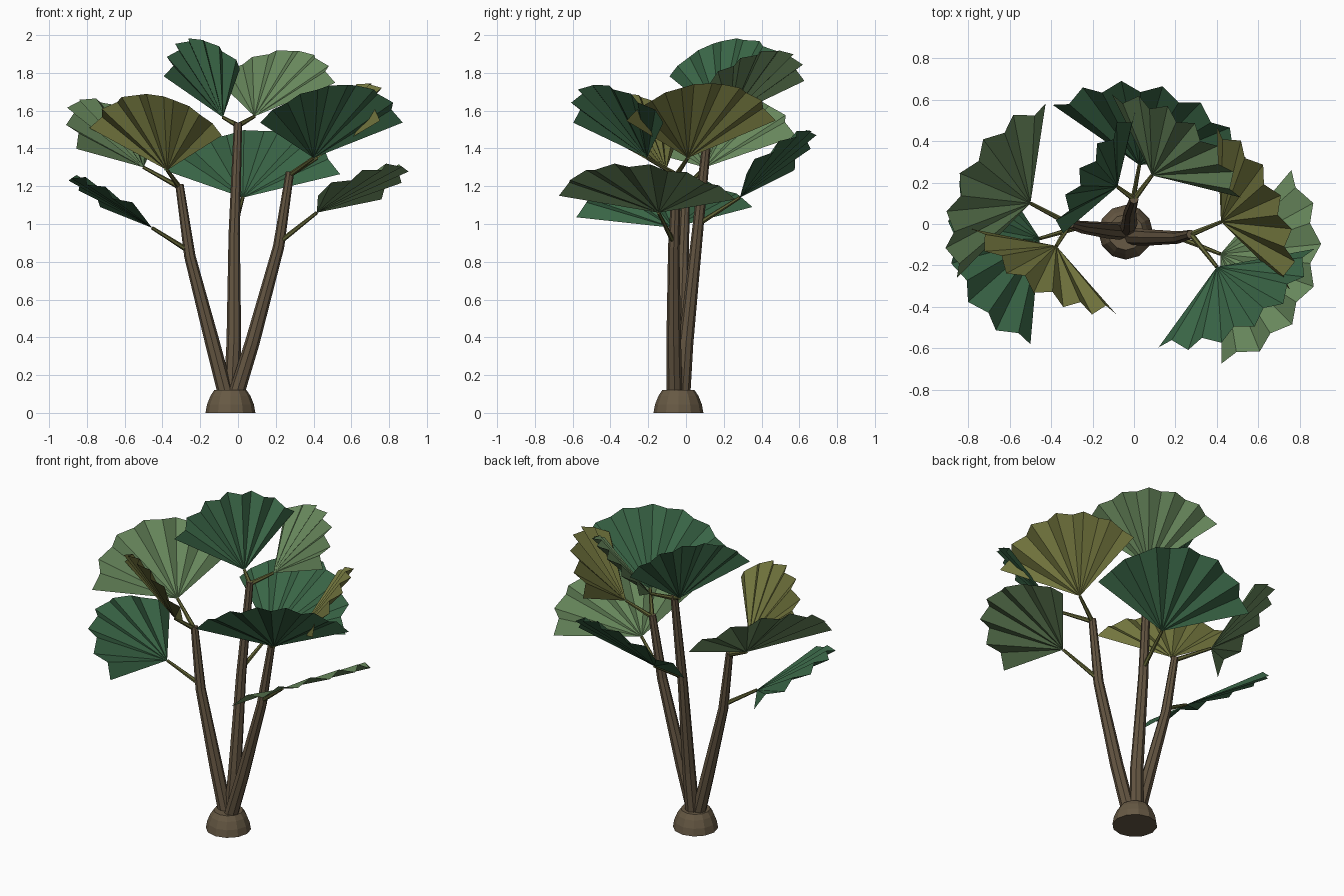
import bpy, bmesh, math
from mathutils import Vector as V

if "Cube" in bpy.data.objects:
    bpy.data.objects.remove(bpy.data.objects["Cube"])


def mat(name, rgb):
    m = bpy.data.materials.new(name)
    m.diffuse_color = (*rgb, 1)
    m.use_nodes = True
    m.node_tree.nodes["Principled BSDF"].inputs["Base Color"].default_value = m.diffuse_color
    return m


TEAL = mat("deep green", (0.041, 0.13, 0.061))
LIGHT = mat("light green", (0.135, 0.24, 0.105))
OLIVE = mat("olive", (0.17, 0.18, 0.048))
STEM = mat("stem olive brown", (0.12, 0.125, 0.036))
BARK = mat("bark brown", (0.125, 0.09, 0.053))
BASE = mat("base brown", (0.135, 0.1, 0.058))


def finish(bm, name, material):
    me = bpy.data.meshes.new(name)
    bm.to_mesh(me)
    bm.free()
    me.materials.append(material)
    ob = bpy.data.objects.new(name, me)
    bpy.context.collection.objects.link(ob)
    return ob


def tube(name, pts, radii, sides, material):
    """Flat-shaded tapered tube along a path, capped at both ends."""
    bm = bmesh.new()
    pts = [V(p) for p in pts]
    rings = []
    for i, p in enumerate(pts):
        d = (pts[min(i + 1, len(pts) - 1)] - pts[max(i - 1, 0)]).normalized()
        ref = V((0, 1, 0)) if abs(d.y) < 0.9 else V((1, 0, 0))
        u = d.cross(ref).normalized()
        w = d.cross(u)
        rings.append([bm.verts.new(p + radii[i] * (math.cos(a) * u + math.sin(a) * w))
                      for a in (2 * math.pi * k / sides for k in range(sides))])
    for a, b in zip(rings, rings[1:]):
        for k in range(sides):
            j = (k + 1) % sides
            bm.faces.new((a[k], a[j], b[j], b[k]))
    bm.faces.new(rings[0])
    bm.faces.new(rings[-1])
    bmesh.ops.recalc_face_normals(bm, faces=bm.faces)
    return finish(bm, name, material)


def fan(name, apex, mid, side, radius, half, material, folds=12):
    """Pleated fan leaf: long lowered tips alternate with short raised notches."""
    bm = bmesh.new()
    apex, m = V(apex), V(mid).normalized()
    s = V(side)
    s = (s - s.dot(m) * m).normalized()
    n = m.cross(s)
    if n.z < 0:
        n = -n
    c = bm.verts.new(apex)
    rim = []
    for i in range(folds + 1):
        t = math.radians(half) * (2 * i / folds - 1)
        tip = i % 2 == 0
        r = radius * (1.0 if tip else 0.945)
        rim.append(bm.verts.new(apex + r * (math.cos(t) * m + math.sin(t) * s)
                                + n * (-0.02 if tip else 0.02)))
    for a, b in zip(rim, rim[1:]):
        f = bm.faces.new((c, a, b))
        f.normal_update()
        if f.normal.dot(n) < 0:
            f.normal_flip()
    return finish(bm, name, material)


# Root base: low faceted dome
tube("root_base", [(-0.04, -0.04, z) for z in (0, 0.045, 0.09, 0.12)],
     (0.132, 0.124, 0.106, 0.086), 12, BASE)

# Three leaning trunks
trunks = {
    "left": [(-0.06, -0.035, 0.08), (-0.135, -0.03, 0.37), (-0.255, -0.015, 0.83), (-0.31, 0.0, 1.21)],
    "right": [(-0.015, -0.06, 0.08), (0.075, -0.065, 0.37), (0.215, -0.065, 0.88), (0.275, -0.05, 1.275)],
    "centre": [(-0.035, -0.02, 0.08), (-0.022, 0.0, 0.37), (-0.02, 0.06, 0.95), (0.0, 0.12, 1.535)],
}
for key, path in trunks.items():
    tube(key + "_trunk", path, (0.042, 0.039, 0.03, 0.022), 8, BARK)

# Leaves: stem start, apex, middle direction, side direction, radius, half spread, colour
LT, RT, CT = (-0.31, 0.0, 1.195), (0.275, -0.05, 1.26), (0.0, 0.12, 1.52)
leaves = {
    "left_front": (LT, (-0.375, -0.106, 1.285), (-0.10, -0.21, 0.41), (-0.66, 0.40, 0.02), 0.475, 59, OLIVE),
    "left_back": (LT, (-0.50, 0.10, 1.30), (-0.62, 0.26, 0.70), (0.43, 0.85, 0.07), 0.515, 67, LIGHT),
    "left_low": ((-0.265, -0.015, 0.86), (-0.455, -0.07, 0.98), (-0.42, -0.12, 0.28), (0.24, -0.94, -0.06), 0.515, 69, TEAL),
    "right_front": (RT, (0.40, -0.207, 1.35), (0.17, -0.27, 0.39), (0.68, 0.43, 0.0), 0.515, 60, TEAL),
    "right_back": (RT, (0.42, 0.01, 1.35), (0.27, 0.12, 0.40), (-0.34, 0.76, 0.0), 0.505, 59, OLIVE),
    "right_low": ((0.215, -0.065, 0.90), (0.417, -0.145, 1.06), (0.46, -0.16, 0.27), (-0.33, -0.92, 0.02), 0.535, 68, LIGHT),
    "top_left": (CT, (-0.08, 0.18, 1.565), (-0.17, 0.08, 0.43), (0.36, 0.55, 0.0), 0.465, 55, TEAL),
    "top_right": (CT, (0.087, 0.235, 1.57), (0.19, 0.23, 0.345), (0.6, -0.47, 0.0), 0.475, 57, LIGHT),
    "back_low": ((-0.015, 0.065, 1.0), (0.026, 0.285, 1.14), (0.11, 0.37, 0.37), (0.94, -0.255, -0.02), 0.53, 66, TEAL),
}
for key, (start, apex, mid, side, r, half, col) in leaves.items():
    tube(key + "_stem", [start, apex], (0.014, 0.009), 6, STEM)
    fan(key + "_leaf", apex, mid, side, r, half, col)
